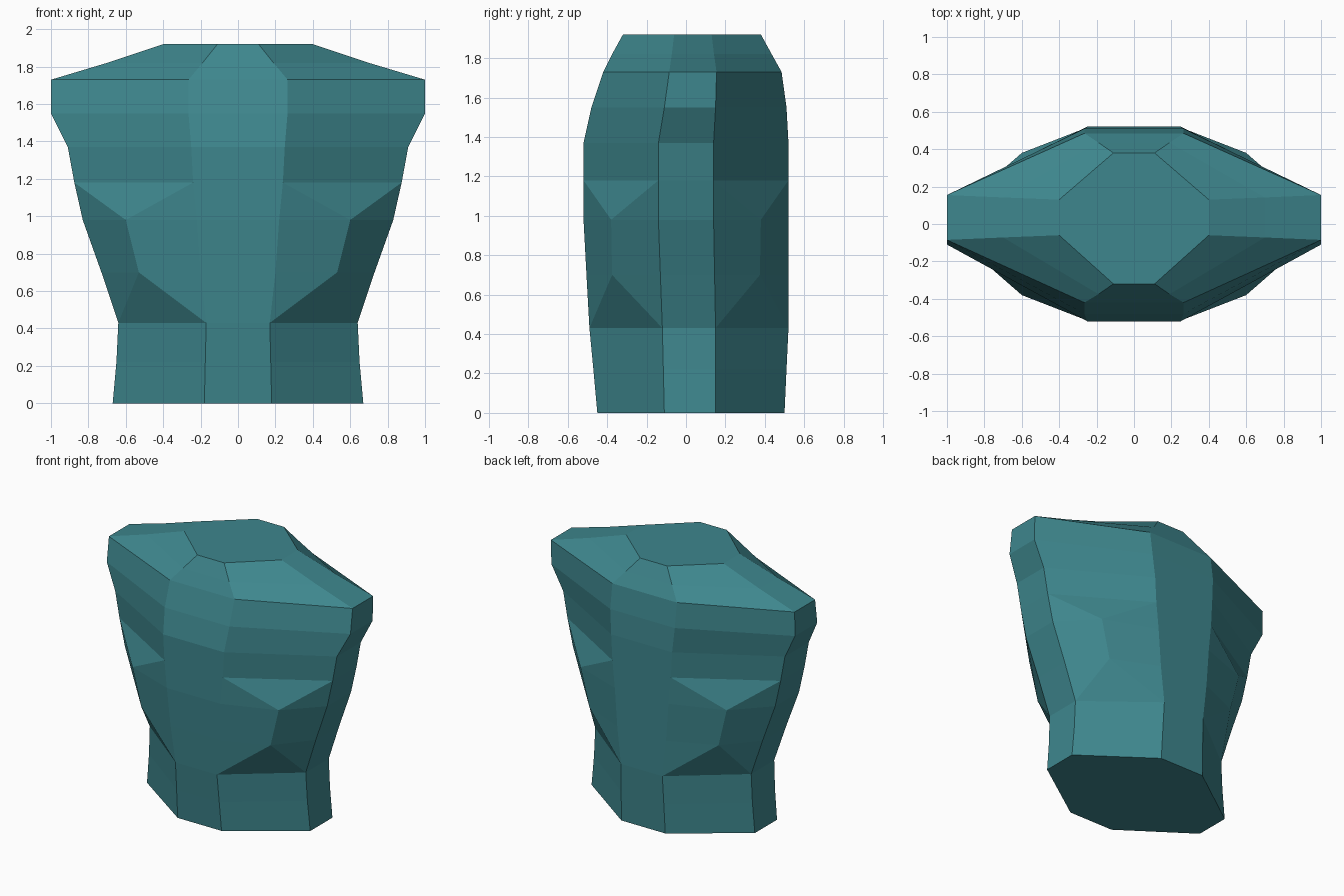
import bpy, bmesh

if "Cube" in bpy.data.objects:
    bpy.data.objects.remove(bpy.data.objects["Cube"])

teal = bpy.data.materials.new("teal")
teal.diffuse_color = (0.048, 0.24, 0.268, 1)
teal.use_nodes = True
teal.node_tree.nodes["Principled BSDF"].inputs["Base Color"].default_value = teal.diffuse_color

# Body sections: z, half width, side front y, side back y,
# half width of the centre panel, front y, back y
SECTIONS = [
    (0.00, 0.67, -0.11, 0.15, 0.18, -0.45, 0.50),
    (0.22, 0.65, -0.115, 0.15, 0.175, -0.47, 0.51),
    (0.43, 0.64, -0.12, 0.15, 0.17, -0.49, 0.52),
    (0.70, 0.73, -0.13, 0.145, 0.20, -0.505, 0.52),
    (0.98, 0.83, -0.14, 0.14, 0.22, -0.52, 0.52),
    (1.18, 0.875, -0.14, 0.14, 0.24, -0.52, 0.52),
    (1.37, 0.91, -0.14, 0.14, 0.25, -0.52, 0.52),
    (1.55, 1.00, -0.11, 0.15, 0.265, -0.48, 0.51),
    (1.73, 1.00, -0.085, 0.155, 0.265, -0.42, 0.485),
    (1.82, 0.70, -0.072, 0.142, 0.19, -0.375, 0.435),
    (1.92, 0.40, -0.06, 0.13, 0.11, -0.32, 0.38),
]
# Extra corner bulging out of the diagonal panels: section -> (x, y)
BULGE = {3: (0.53, 0.375), 4: (0.60, 0.38)}

bm = bmesh.new()
rows = []
for i, (z, w, sf, sb, c, f, b) in enumerate(SECTIONS):
    row = {}
    for sx in (-1, 1):
        for sy, side, mid in ((-1, sf, f), (1, sb, b)):
            row["centre", sx, sy] = bm.verts.new((sx * c, mid, z))
            row["side", sx, sy] = bm.verts.new((sx * w, side, z))
            if i in BULGE:
                x, y = BULGE[i]
                row["bulge", sx, sy] = bm.verts.new((sx * x, sy * y, z))
    rows.append(row)


def quad(lo, hi, a, b):
    bm.faces.new((lo[a], lo[b], hi[b], hi[a]))


for lo, hi in zip(rows, rows[1:]):
    for s in (-1, 1):
        quad(lo, hi, ("centre", -1, s), ("centre", 1, s))   # front and back
        quad(lo, hi, ("side", s, -1), ("side", s, 1))       # flanks
        for sy in (-1, 1):                                  # diagonal panels
            c, d, m = ("centre", s, sy), ("side", s, sy), ("bulge", s, sy)
            if m in lo and m in hi:
                quad(lo, hi, c, m)
                quad(lo, hi, m, d)
            elif m in lo or m in hi:
                own, other = (lo, hi) if m in lo else (hi, lo)
                bm.faces.new((own[c], own[m], other[c]))
                bm.faces.new((own[m], own[d], other[d]))
                bm.faces.new((own[m], other[d], other[c]))
            else:
                quad(lo, hi, c, d)

# Top and bottom caps
ORDER = [("centre", -1, -1), ("centre", 1, -1), ("side", 1, -1), ("side", 1, 1),
         ("centre", 1, 1), ("centre", -1, 1), ("side", -1, 1), ("side", -1, -1)]
for row in (rows[0], rows[-1]):
    bm.faces.new([row[k] for k in ORDER])

bmesh.ops.recalc_face_normals(bm, faces=bm.faces)
mesh = bpy.data.meshes.new("torso")
bm.to_mesh(mesh)
bm.free()
mesh.materials.append(teal)
bpy.context.collection.objects.link(bpy.data.objects.new("torso", mesh))
